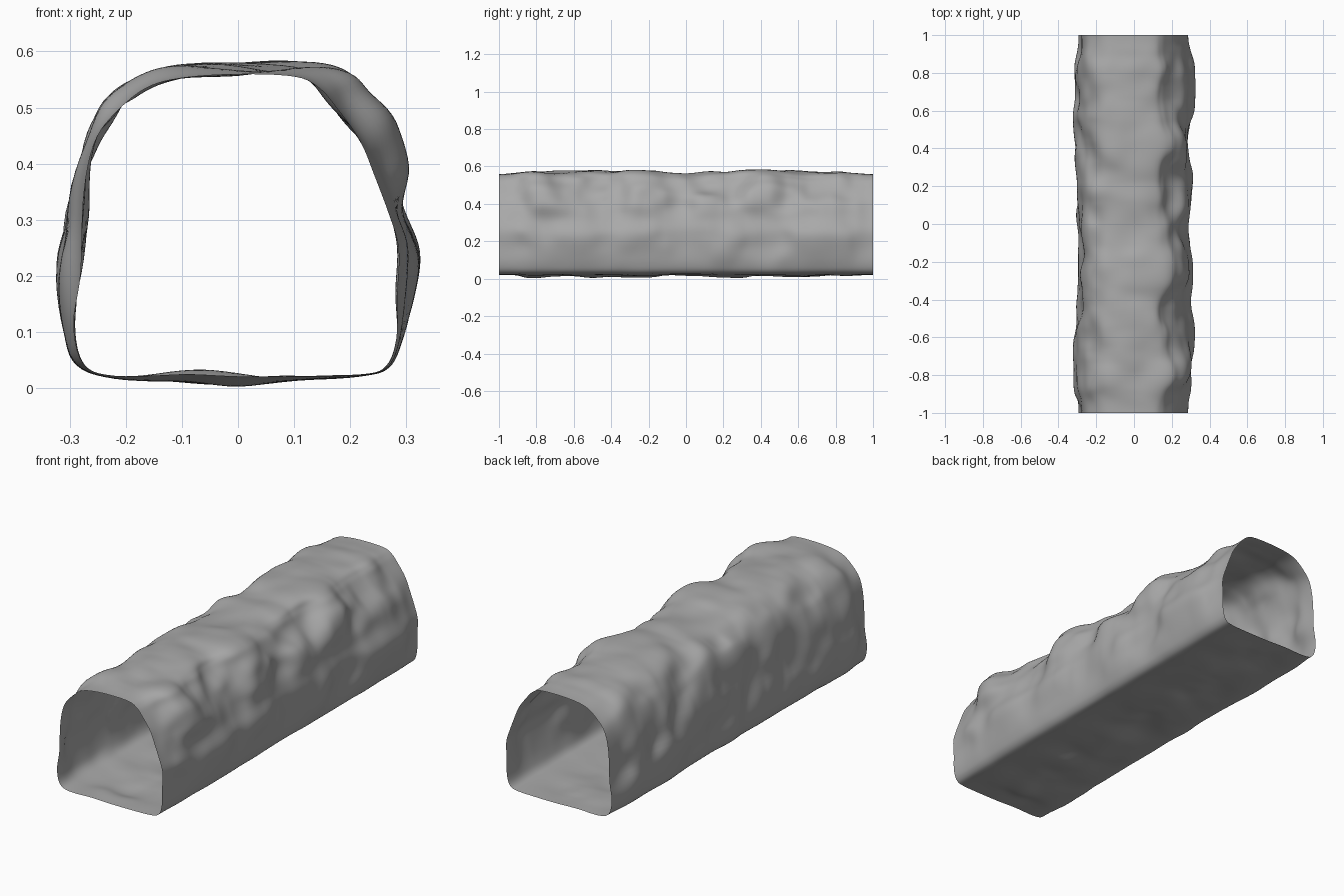
import bpy
from math import tanh
from mathutils import Vector, noise

default_cube = bpy.data.objects.get("Cube")
if default_cube:
    bpy.data.objects.remove(default_cube, do_unlink=True)

RINGS = 180          # cross-sections along the tunnel
STEPS = 5            # smooth subdivisions between profile points

# Narrowest and widest wall positions around the section: (x, z, x, z)
ENVELOPE = [
    (-.22, .026, -.22, .015), (-.10, .036, -.10, .005), (0, .036, 0, -.002),
    (.10, .027, .10, .01), (.22, .026, .22, .02), (.262, .04, .27, .035),
    (.279, .09, .295, .08), (.277, .17, .318, .16), (.278, .25, .329, .24),
    (.26, .31, .308, .32), (.222, .38, .319, .40), (.195, .43, .295, .48),
    (.155, .49, .245, .53), (.125, .525, .21, .567), (.09, .546, .14, .585),
    (0, .551, 0, .587), (-.1, .543, -.11, .582), (-.16, .52, -.18, .567),
    (-.205, .465, -.24, .537), (-.245, .41, -.275, .47), (-.247, .33, -.325, .34),
    (-.256, .2, -.332, .22), (-.283, .12, -.314, .1), (-.268, .045, -.29, .04),
]

# Swelling of each wall zone, in even steps from front to back.
# Each zone starts with its centre, as an index into the envelope.
ZONES = [
    (2, (.4, .6, .7, .6, .8, .3, .7, .6, .7, .5, .4)),            # floor
    (7.5, (.08, .5, .9, .4, .65, .35, .65, .15, .75, .75, .08)),  # left wall
    (12, (.2, .85, .35, .4, .8, .35, .3, .75, .35, .15, .2)),     # left shoulder
    (15.5, (.2, .5, .8, .8, .65, .15, .6, .8, .9, .6, .2)),       # roof
    (19, (.4, .7, .6, .35, .3, .5, .6, .4, .7, .8, .4)),          # right shoulder
    (21.5, (.3, .85, .9, .5, .3, .4, .45, .45, .85, .9, .3)),     # right wall
]


def ease(t):
    return t * t * (3 - 2 * t)


def closed_spline(points, steps):
    """Smooth closed Catmull-Rom curve through the points."""
    result = []
    count = len(points)
    for i in range(count):
        a, b, c, d = (Vector(points[(i + k) % count]) for k in (-1, 0, 1, 2))
        for s in range(steps):
            t = s / steps
            result.append(0.5 * (2 * b + (c - a) * t
                                 + (2 * a - 5 * b + 4 * c - d) * t ** 2
                                 + (3 * b - a - 3 * c + d) * t ** 3))
    return result


def along(values, y):
    """Value of one zone at y."""
    place = (y + 1) / 2 * (len(values) - 1)
    i = min(int(place), len(values) - 2)
    t = ease(place - i)
    return values[i] * (1 - t) + values[i + 1] * t


def swelling(u, y):
    """Blend the two zones on either side of section position u."""
    total = len(ENVELOPE)
    for zone, following in zip(ZONES, ZONES[1:] + ZONES[:1]):
        span = (following[0] - zone[0]) % total
        offset = (u - zone[0]) % total
        if offset < span:
            t = ease(offset / span)
            return along(zone[1], y) * (1 - t) + along(following[1], y) * t


def bulge(u, y, point):
    """How far the wall swells from narrow (0) to wide (1)."""
    spot = Vector((point.x, y, point.y))
    rough = 0.45 * noise.noise(spot * 5.5) + 0.2 * noise.noise(spot * 9)
    fade = ease(min(1, (1 - abs(y)) / 0.15))
    value = swelling(u, y) + fade * rough
    # Soft limit keeps the rock inside its envelope
    return 0.5 + 0.5 * tanh(2 * (value - 0.5))


# Tunnel shell: one continuous open tube
inner = closed_spline([p[:2] for p in ENVELOPE], STEPS)
outer = closed_spline([p[2:] for p in ENVELOPE], STEPS)
sides = len(inner)
verts, faces = [], []
for ring in range(RINGS + 1):
    y = 2 * ring / RINGS - 1
    for i, (near, far) in enumerate(zip(inner, outer)):
        x, z = near.lerp(far, bulge(i / STEPS, y, (near + far) / 2))
        verts.append((x, y, z))
for ring in range(RINGS):
    for i in range(sides):
        j = (i + 1) % sides
        a, b = ring * sides, (ring + 1) * sides
        faces.append((a + i, a + j, b + j, b + i))

mesh = bpy.data.meshes.new("tunnel_shell")
mesh.from_pydata(verts, [], faces)
mesh.update()
mesh.polygons.foreach_set("use_smooth", [True] * len(mesh.polygons))
tunnel = bpy.data.objects.new("tunnel_shell", mesh)
bpy.context.collection.objects.link(tunnel)

# Grey rock
rock = bpy.data.materials.new("grey_rock")
rock.use_nodes = True
colour = (0.4, 0.4, 0.4, 1)
rock.diffuse_color = colour
shader = rock.node_tree.nodes["Principled BSDF"]
shader.inputs["Base Color"].default_value = colour
shader.inputs["Roughness"].default_value = 0.9
mesh.materials.append(rock)
